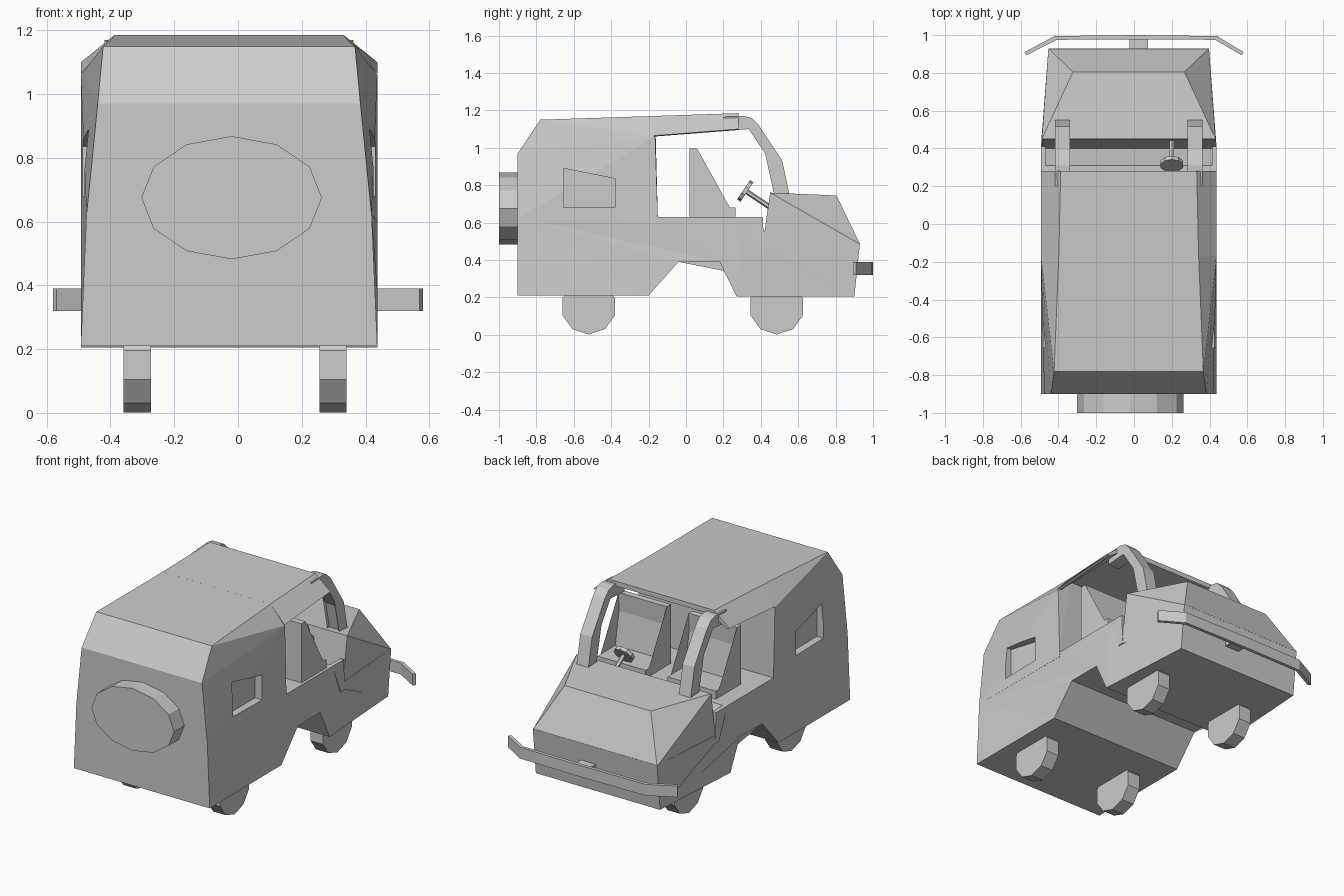
import bpy, bmesh, math
from mathutils import Vector

if "Cube" in bpy.data.objects:
    bpy.data.objects.remove(bpy.data.objects["Cube"])

C = -0.028  # body centre line in x


def finish(name, bm):
    bmesh.ops.recalc_face_normals(bm, faces=bm.faces)
    me = bpy.data.meshes.new(name)
    bm.to_mesh(me)
    bm.free()
    ob = bpy.data.objects.new(name, me)
    bpy.context.collection.objects.link(ob)
    return ob


def loft(name, loop_a, loop_b):
    """Solid between two matching 3D loops."""
    bm = bmesh.new()
    a = [bm.verts.new(p) for p in loop_a]
    b = [bm.verts.new(p) for p in loop_b]
    n = len(a)
    for i in range(n):
        j = (i + 1) % n
        bm.faces.new((a[i], a[j], b[j], b[i]))
    caps = [bm.faces.new(a), bm.faces.new(b)]
    bmesh.ops.triangulate(bm, faces=caps)
    return finish(name, bm)


def prism(name, yz, x0, x1):
    return loft(name, [(x0, y, z) for y, z in yz], [(x1, y, z) for y, z in yz])


def hull(name, half):
    """Convex hull of half-width points mirrored about the body centre."""
    bm = bmesh.new()
    for x, y, z in half:
        bm.verts.new((C - x, y, z))
        bm.verts.new((C + x, y, z))
    res = bmesh.ops.convex_hull(bm, input=bm.verts)
    bmesh.ops.dissolve_limit(bm, angle_limit=0.01, verts=bm.verts, edges=bm.edges)
    return finish(name, bm)


def disc(name, centre, axis, r, depth, sides, sx=1, sy=1):
    rot = Vector(axis).to_track_quat('Z', 'Y').to_euler()
    bpy.ops.mesh.primitive_cylinder_add(vertices=sides, radius=r, depth=depth,
                                        location=centre, rotation=rot)
    ob = bpy.context.object
    ob.name = name
    ob.scale = (sx, sy, 1)
    return ob


# Lower body with the stepped underside, narrowing towards the nose
side = [(-0.9, 0.21), (-0.2, 0.21), (-0.04, 0.39), (0.18, 0.39), (0.27, 0.205),
        (0.9, 0.205), (0.93, 0.49), (0.41, 0.49), (0.40, 0.45), (0.31, 0.63),
        (-0.15, 0.63), (-0.9, 0.63)]


def half_width(y, z):
    if y > 0.8:
        return 0.425
    return 0.465 - (0.018 * (z - 0.21) / 0.42 if y < -0.8 else 0)


loft("lower_body", [(C - half_width(y, z), y, z) for y, z in side],
     [(C + half_width(y, z), y, z) for y, z in side])

# Low side panels beside the footwell
for s in (-1, 1):
    prism("footwell_side", [(0.3, 0.63), (0.41, 0.63), (0.42, 0.44), (0.38, 0.44)],
          C + s * 0.44, C + s * 0.465)

# Hood
hull("hood", [(0.46, 0.41, 0.485), (0.425, 0.93, 0.485),
              (0.46, 0.45, 0.76), (0.295, 0.805, 0.745)])

# Rear cabin with recessed side windows
cabin = hull("rear_cabin", [(0.447, -0.9, 0.62), (0.465, -0.15, 0.6),
                            (0.412, -0.9, 0.97), (0.395, -0.78, 1.15),
                            (0.465, -0.165, 1.06), (0.37, -0.165, 1.17)])
for s in (-1, 1):
    cut = prism("window_cutter", [(-0.655, 0.89), (-0.38, 0.835), (-0.38, 0.68), (-0.655, 0.68)],
                C + s * 0.41, C + s * 0.6)
    cut.hide_render = True
    mod = cabin.modifiers.new("window", 'BOOLEAN')
    mod.object = cut
    mod.operation = 'DIFFERENCE'
    mod.solver = 'EXACT'
    bpy.context.view_layer.objects.active = cabin
    bpy.ops.object.modifier_apply(modifier=mod.name)
    bpy.data.objects.remove(cut)


# Roof canopy over the seats: thin shell with chamfered edges
def roof_section(y, zt, ze, w):
    pts = [(-0.465, ze), (-w, zt), (w, zt), (0.465, ze),
           (0.445, ze - 0.005), (w - 0.01, zt - 0.03), (0.01 - w, zt - 0.03), (-0.445, ze - 0.005)]
    return [(C + x, y, z) for x, z in pts]


loft("roof_canopy", roof_section(-0.17, 1.17, 1.065, 0.37), roof_section(0.28, 1.185, 1.10, 0.36))

# Windscreen pillars
pillar = [(0.2, 1.165), (0.31, 1.17), (0.35, 1.16), (0.39, 1.12), (0.515, 0.93), (0.555, 0.74),
          (0.56, 0.62), (0.50, 0.62), (0.495, 0.74), (0.455, 0.92), (0.335, 1.10), (0.2, 1.09)]
for s in (-1, 1):
    prism("windscreen_pillar", pillar, C + s * 0.31, C + s * 0.39)

# Seats
seat = [(0.02, 0.625), (0.265, 0.625), (0.265, 0.68), (0.09, 0.68), (0.055, 0.88),
        (0.06, 0.995), (0.02, 0.995)]
for x in (0.255, -0.225):
    prism("seat", seat, x - 0.165, x + 0.165)

# Steering wheel and column
axis = (0, 0.83, -0.55)
disc("steering_wheel", (0.2, 0.317, 0.77), axis, 0.062, 0.022, 10)
disc("steering_column", (0.2, 0.39, 0.722), axis, 0.014, 0.17, 6)

# Road wheels
for y in (-0.52, 0.485):
    for x in (-0.316, 0.298):
        disc("wheel", (x, y, 0.15), (1, 0, 0), 0.148, 0.085, 10)

# Spare wheel on the back door, a flattened polygon
spare = [(-0.02 + 0.283 * math.cos(k * math.pi / 6), 0.675 + 0.193 * math.sin(k * math.pi / 6))
         for k in range(12)]
loft("spare_wheel", [(x, -1.0, z) for x, z in spare], [(x, -0.88, z) for x, z in spare])

# Bumper bar with swept ends, and its bracket
bar = [(-0.58, 0.91), (-0.42, 0.995), (0.0, 1.0), (0.44, 0.995), (0.58, 0.91),
       (0.57, 0.893), (0.43, 0.975), (0.0, 0.978), (-0.41, 0.975), (-0.57, 0.893)]
loft("bumper", [(x, y, 0.32) for x, y in bar], [(x, y, 0.39) for x, y in bar])
prism("bumper_bracket", [(0.88, 0.335), (0.985, 0.335), (0.985, 0.38), (0.88, 0.38)], -0.025, 0.075)
